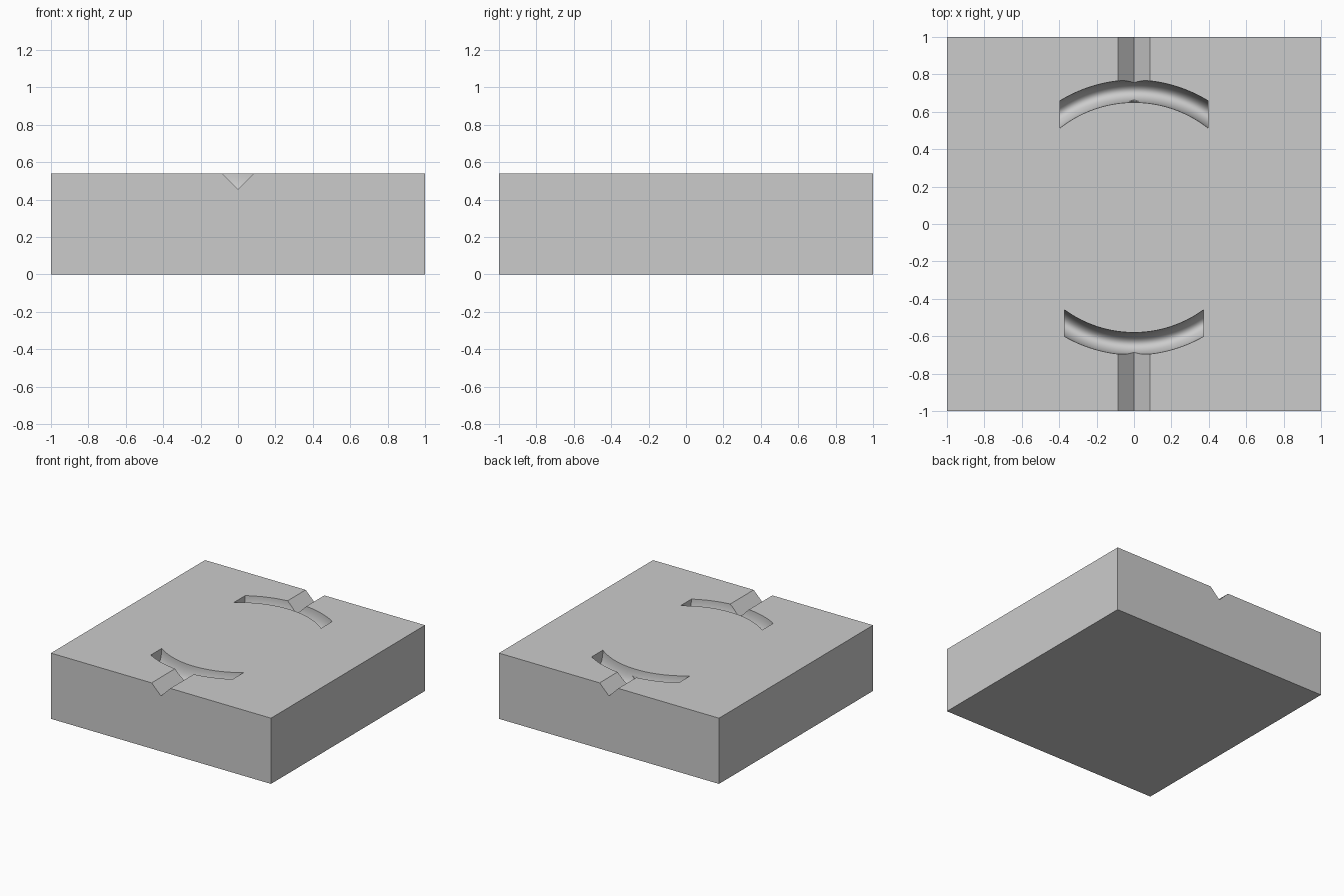
import bpy, bmesh
from math import sin, cos, pi, sqrt, radians

if "Cube" in bpy.data.objects:
    bpy.data.objects.remove(bpy.data.objects["Cube"])

H = 0.54  # block height


def loft(name, sections):
    """Closed solid through a list of equal-length point rings."""
    bm = bmesh.new()
    rings = [[bm.verts.new(p) for p in s] for s in sections]
    n = len(rings[0])
    for a, b in zip(rings, rings[1:]):
        for i in range(n):
            j = (i + 1) % n
            bm.faces.new((a[i], a[j], b[j], b[i]))
    bm.faces.new(rings[0][::-1])
    bm.faces.new(rings[-1])
    bmesh.ops.recalc_face_normals(bm, faces=bm.faces[:])
    me = bpy.data.meshes.new(name)
    bm.to_mesh(me)
    bm.free()
    ob = bpy.data.objects.new(name, me)
    bpy.context.collection.objects.link(ob)
    return ob


def arc_cutter(name, side, cy, radius, half_len, half_w=0.06, depth=0.13):
    """Curved trough: elliptical section swept on an arc, ends cut square to x."""
    prof = [(-half_w * cos(pi * k / 24), -depth * sin(pi * k / 24)) for k in range(25)]
    prof += [(half_w, 0.1), (-half_w, 0.1)]
    sections = []
    for i in range(41):
        x = half_len * (i / 20 - 1)
        sections.append([(x, cy + side * sqrt((radius + o) ** 2 - x * x), H + z)
                         for o, z in prof])
    return loft(name, sections)


def vee_cutter(name, y0, y1, d=0.085, up=0.05):
    """V channel with 45 degree walls running along y."""
    return loft(name, [[(0, y, H - d), (d + up, y, H + up), (-d - up, y, H + up)]
                       for y in (y0, y1)])


# Solid block
bpy.ops.mesh.primitive_cube_add(size=1, location=(0, 0, H / 2))
block = bpy.context.object
block.name = "grooved_block"
block.scale = (2, 2, H)
bpy.ops.object.transform_apply(location=True, rotation=False, scale=True)

# Curved troughs and the V channels leading into them
cutters = [
    vee_cutter("back_channel_cutter", 0.655, 1.1),
    vee_cutter("front_channel_cutter", -1.1, -0.645),
    arc_cutter("back_trough_cutter", 1, 0.01, 0.70, 0.396),
    arc_cutter("front_trough_cutter", -1, 0.05, 0.69, 0.372),
]
bpy.context.view_layer.objects.active = block
for c in cutters:
    c.hide_render = True
    m = block.modifiers.new(c.name, 'BOOLEAN')
    m.operation = 'DIFFERENCE'
    m.solver = 'EXACT'
    m.object = c
    bpy.ops.object.modifier_apply(modifier=m.name)
    bpy.data.objects.remove(c, do_unlink=True)

# Smooth trough walls, sharp edges elsewhere
block.select_set(True)
bpy.ops.object.shade_smooth_by_angle(angle=radians(30))
